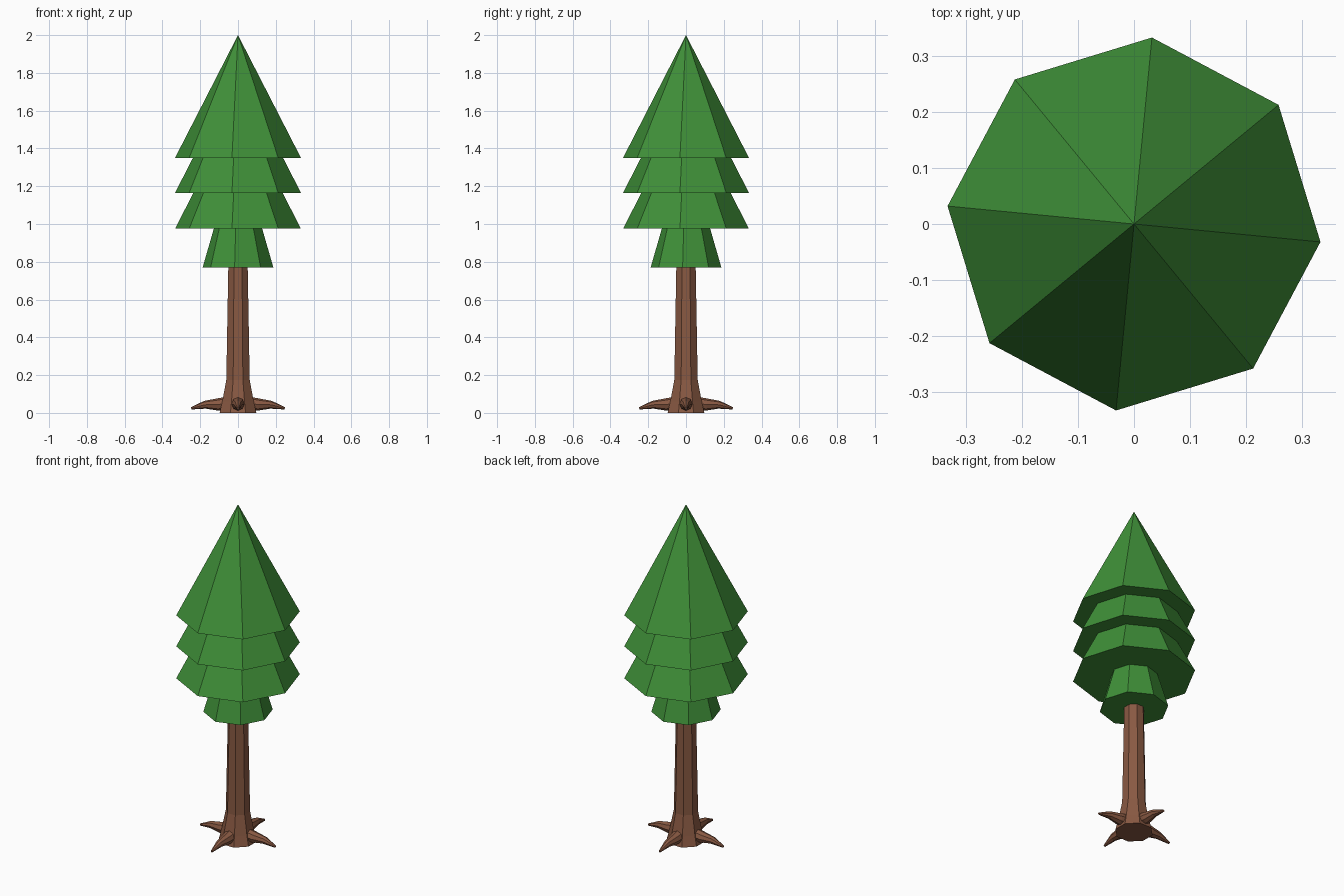
import bpy, bmesh
from math import cos, sin, pi, radians
from mathutils import Vector, Matrix

if "Cube" in bpy.data.objects:
    bpy.data.objects.remove(bpy.data.objects["Cube"])


def material(name, color):
    m = bpy.data.materials.new(name)
    m.diffuse_color = color
    m.use_nodes = True
    m.node_tree.nodes["Principled BSDF"].inputs["Base Color"].default_value = m.diffuse_color
    return m


GREEN = material("needle_green", (0.05, 0.28, 0.04, 1))
BROWN = material("bark_brown", (0.25, 0.1, 0.055, 1))


def loft(name, rings, mat, sides=8, turn=0.0, flat=True):
    """Skin rings (center, radius, tilt about y); a zero radius closes to a point."""
    bm = bmesh.new()
    loops = []
    for center, r, tilt in rings:
        rot = Matrix.Rotation(tilt, 3, 'Y')
        n = sides if r > 0 else 1
        loops.append([bm.verts.new(Vector(center) + rot @ Vector(
            (r * cos(turn + 2 * pi * i / sides), r * sin(turn + 2 * pi * i / sides), 0)))
            for i in range(n)])
    for a, b in zip(loops, loops[1:]):
        for i in range(sides):
            j = (i + 1) % sides
            bm.faces.new([a[i], a[j], b[0]] if len(b) == 1 else [a[i], a[j], b[j], b[i]])
    for end in (loops[0], loops[-1]):
        if len(end) > 2:
            bm.faces.new(end)
    bmesh.ops.recalc_face_normals(bm, faces=bm.faces)
    me = bpy.data.meshes.new(name)
    bm.to_mesh(me)
    bm.free()
    me.materials.append(mat)
    ob = bpy.data.objects.new(name, me)
    bpy.context.collection.objects.link(ob)
    return ob


# Foliage tiers: overlapping eight-sided cones
CONE_H = 0.65
for name, z, r in (("foliage_top", 1.35, 0.335), ("foliage_upper", 1.165, 0.335),
                   ("foliage_lower", 0.975, 0.335), ("foliage_bottom", 0.77, 0.188)):
    loft(name, [((0, 0, z), r, 0), ((0, 0, z + CONE_H), 0, 0)], GREEN, turn=radians(-5.5))

# Trunk with flared foot
loft("trunk", [((0, 0, z), r, 0) for z, r in
               ((0, 0.105), (0.06, 0.09), (0.175, 0.067), (0.8, 0.055))],
     BROWN, turn=pi / 8)

# Four drooping roots
path = [((0.04, 0, 0.052), 0.038, pi / 2), ((0.11, 0, 0.044), 0.032, radians(97)),
        ((0.175, 0, 0.043), 0.021, radians(103)), ((0.248, 0, 0.024), 0.006, radians(108))]
for k, side in enumerate(("right", "back", "left", "front")):
    root = loft("root_" + side, path, BROWN)
    root.rotation_euler.z = k * pi / 2
